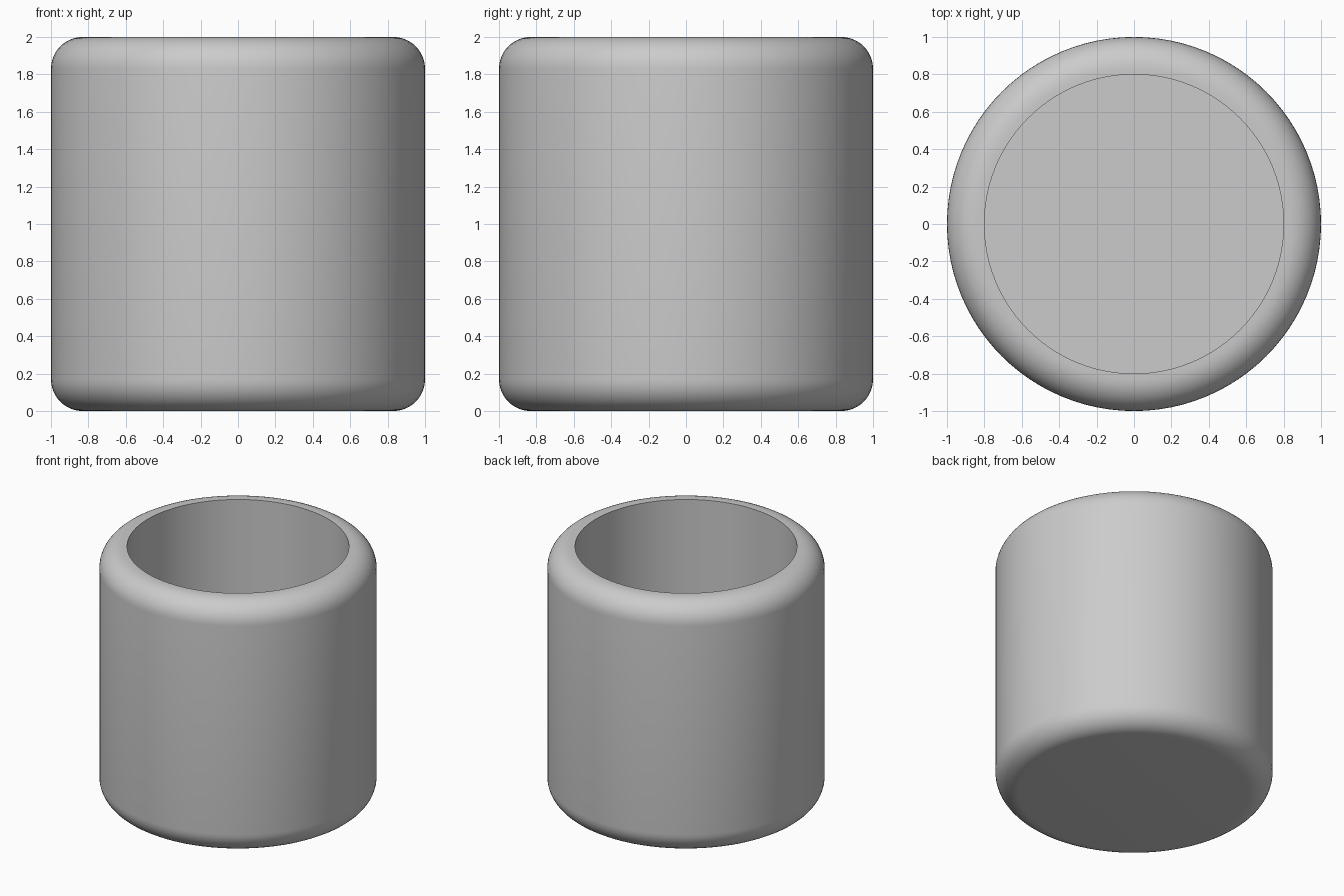
import bpy
import math

# Remove the default cube
cube = bpy.data.objects.get("Cube")
if cube:
    bpy.data.objects.remove(cube, do_unlink=True)

SEGMENTS = 96
RADIUS, HEIGHT = 1.0, 2.0
INNER, FLOOR = 0.8, 0.2
FILLET, STEPS = 0.17, 10


def fillet(cz, start):
    """Quarter-round outer edge as (radius, height) points."""
    pts = []
    for i in range(STEPS + 1):
        a = start + math.pi / 2 * i / STEPS
        pts.append((RADIUS - FILLET + FILLET * math.cos(a),
                    cz + FILLET * math.sin(a)))
    return pts


# Closed half profile: underside, outer wall, rim, inner wall, inside floor
profile = [(0, 0)]
profile += fillet(FILLET, -math.pi / 2)
profile += fillet(HEIGHT - FILLET, 0)
profile += [(INNER, HEIGHT), (INNER, FLOOR), (0, FLOOR)]

# Spin the profile into the cup
mesh = bpy.data.meshes.new("cup")
edges = [(i, i + 1) for i in range(len(profile) - 1)]
mesh.from_pydata([(r, 0, z) for r, z in profile], edges, [])
cup = bpy.data.objects.new("cup", mesh)
bpy.context.collection.objects.link(cup)

spin = cup.modifiers.new("spin", "SCREW")
spin.axis = "Z"
spin.angle = math.tau
spin.steps = spin.render_steps = SEGMENTS
spin.use_merge_vertices = True
spin.merge_threshold = 0.0001
spin.use_normal_calculate = True

bpy.ops.object.select_all(action="DESELECT")
bpy.context.view_layer.objects.active = cup
cup.select_set(True)
bpy.ops.object.convert(target="MESH")

# Consistent outward normals, smooth curves and crisp inner rim
bpy.ops.object.mode_set(mode="EDIT")
bpy.ops.mesh.select_all(action="SELECT")
bpy.ops.mesh.normals_make_consistent(inside=False)
bpy.ops.object.mode_set(mode="OBJECT")
bpy.ops.object.shade_smooth_by_angle(angle=math.radians(35))

# Single plain grey colour
grey = bpy.data.materials.new("plain grey")
grey.use_nodes = True
colour = (0.6, 0.6, 0.6, 1)
grey.diffuse_color = colour
grey.node_tree.nodes["Principled BSDF"].inputs["Base Color"].default_value = colour
cup.data.materials.clear()
cup.data.materials.append(grey)
